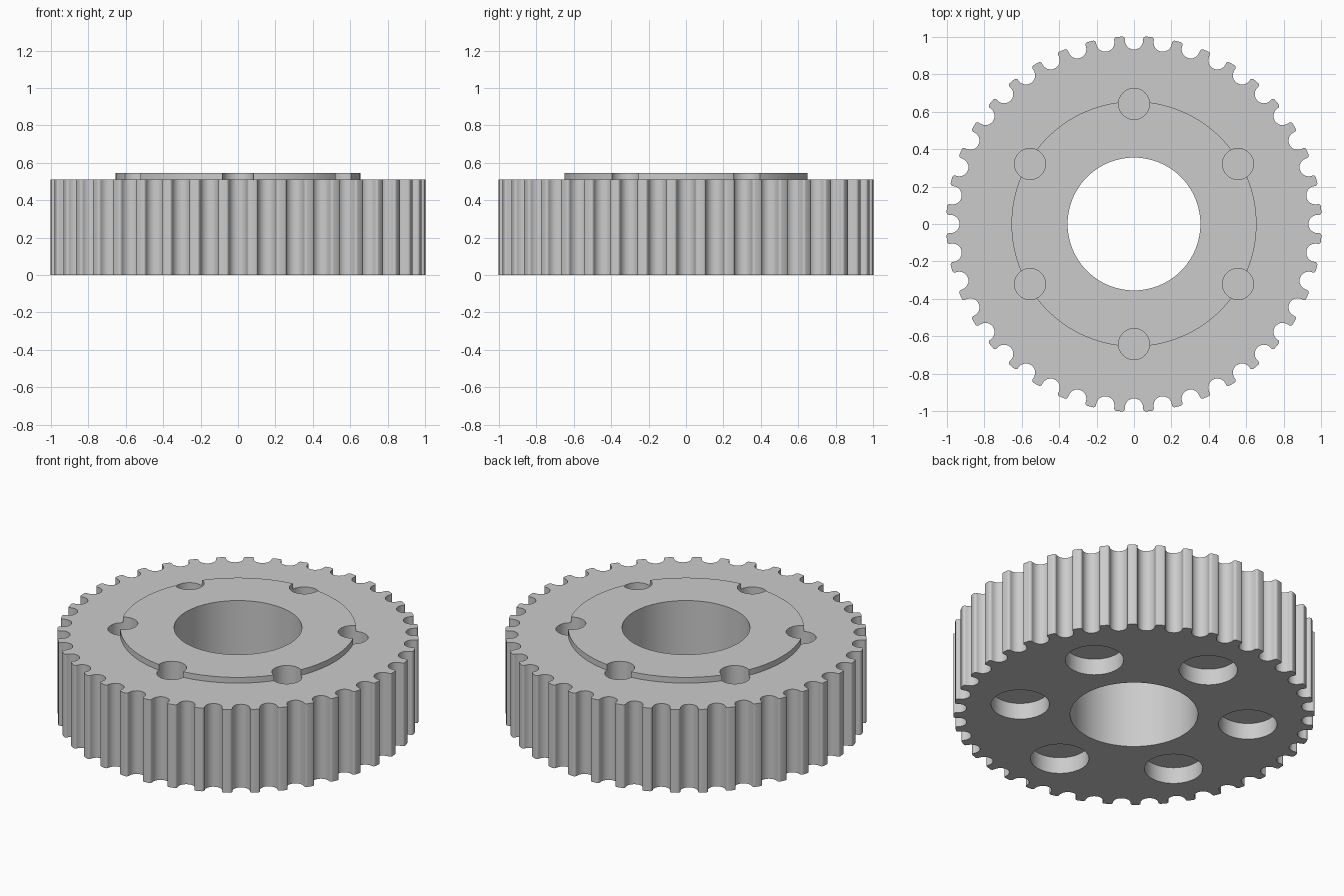
import bpy
import bmesh
from math import cos, sin, pi, tau, radians

if "Cube" in bpy.data.objects:
    bpy.data.objects.remove(bpy.data.objects["Cube"], do_unlink=True)

TEETH = 40
TIP_R, GROOVE_R, FILLET = 1.002, 0.049, 0.014
ROOT_R = 0.933
BODY_TOP, BOSS_TOP = 0.51, 0.545
BOLT_CIRCLE, BOLTS = 0.642, 6
HEAD_DEPTH, BRIDGE = 0.1, 0.01


def material(name, value):
    mat = bpy.data.materials.new(name)
    mat.use_nodes = True
    colour = (value, value, value, 1)
    mat.diffuse_color = colour
    mat.node_tree.nodes["Principled BSDF"].inputs["Base Color"].default_value = colour
    return mat


def prism(name, outline, bottom, top):
    """Extrude a closed outline from bottom to top."""
    bm = bmesh.new()
    face = bm.faces.new([bm.verts.new((x, y, bottom)) for x, y in outline])
    moved = bmesh.ops.extrude_face_region(bm, geom=[face])["geom"]
    verts = [v for v in moved if isinstance(v, bmesh.types.BMVert)]
    bmesh.ops.translate(bm, verts=verts, vec=(0, 0, top - bottom))
    bmesh.ops.recalc_face_normals(bm, faces=bm.faces)
    mesh = bpy.data.meshes.new(name)
    bm.to_mesh(mesh)
    bm.free()
    obj = bpy.data.objects.new(name, mesh)
    bpy.context.collection.objects.link(obj)
    return obj


def arc(cx, cy, radius, start, end, steps):
    angles = [start + (end - start) * i / steps for i in range(steps + 1)]
    return [(cx + radius * cos(a), cy + radius * sin(a)) for a in angles]


def circle(radius, cx=0, cy=0, steps=96):
    return arc(cx, cy, radius, 0, tau, steps)[:-1]


def gear_outline():
    """Round belt grooves joined by rounded tooth tips."""
    side = GROOVE_R + FILLET
    tip = TIP_R - FILLET
    groove = arc(-side, tip, FILLET, pi / 2, 0, 5)
    groove += arc(0, ROOT_R + GROOVE_R, GROOVE_R, pi, tau, 12)
    groove += arc(side, tip, FILLET, pi, pi / 2, 5)
    points = []
    for i in range(TEETH):
        a = -tau * i / TEETH
        points += [(x * cos(a) - y * sin(a), x * sin(a) + y * cos(a)) for x, y in groove]
    return points


def combine(target, other, operation):
    mod = target.modifiers.new(operation.title(), "BOOLEAN")
    mod.operation = operation
    mod.solver = "EXACT"
    mod.object = other
    bpy.context.view_layer.objects.active = target
    bpy.ops.object.modifier_apply(modifier=mod.name)
    bpy.data.objects.remove(other, do_unlink=True)


# Toothed body with a raised locating boss
pulley = prism("toothed_pulley", gear_outline(), 0, BODY_TOP)
combine(pulley, prism("boss", circle(0.655, steps=128), 0.3, BOSS_TOP), "UNION")

# Central bore
combine(pulley, prism("bore_cutter", circle(0.355), -0.1, 0.7), "DIFFERENCE")

# Bolt holes from above, head recesses from below, thin bridge between them
for i in range(BOLTS):
    a = pi / 2 + tau * i / BOLTS
    x, y = BOLT_CIRCLE * cos(a), BOLT_CIRCLE * sin(a)
    hole = prism("hole_cutter", circle(0.083, x, y, 48), HEAD_DEPTH + BRIDGE, 0.7)
    combine(pulley, hole, "DIFFERENCE")
    recess = prism("recess_cutter", circle(0.162, x, y, 64), -0.1, HEAD_DEPTH)
    combine(pulley, recess, "DIFFERENCE")

# Finish
pulley.data.materials.clear()
pulley.data.materials.append(material("light_grey", 0.6))
for poly in pulley.data.polygons:
    poly.material_index = 0
bpy.ops.object.select_all(action="DESELECT")
pulley.select_set(True)
bpy.context.view_layer.objects.active = pulley
bpy.ops.object.shade_smooth_by_angle(angle=radians(32))
